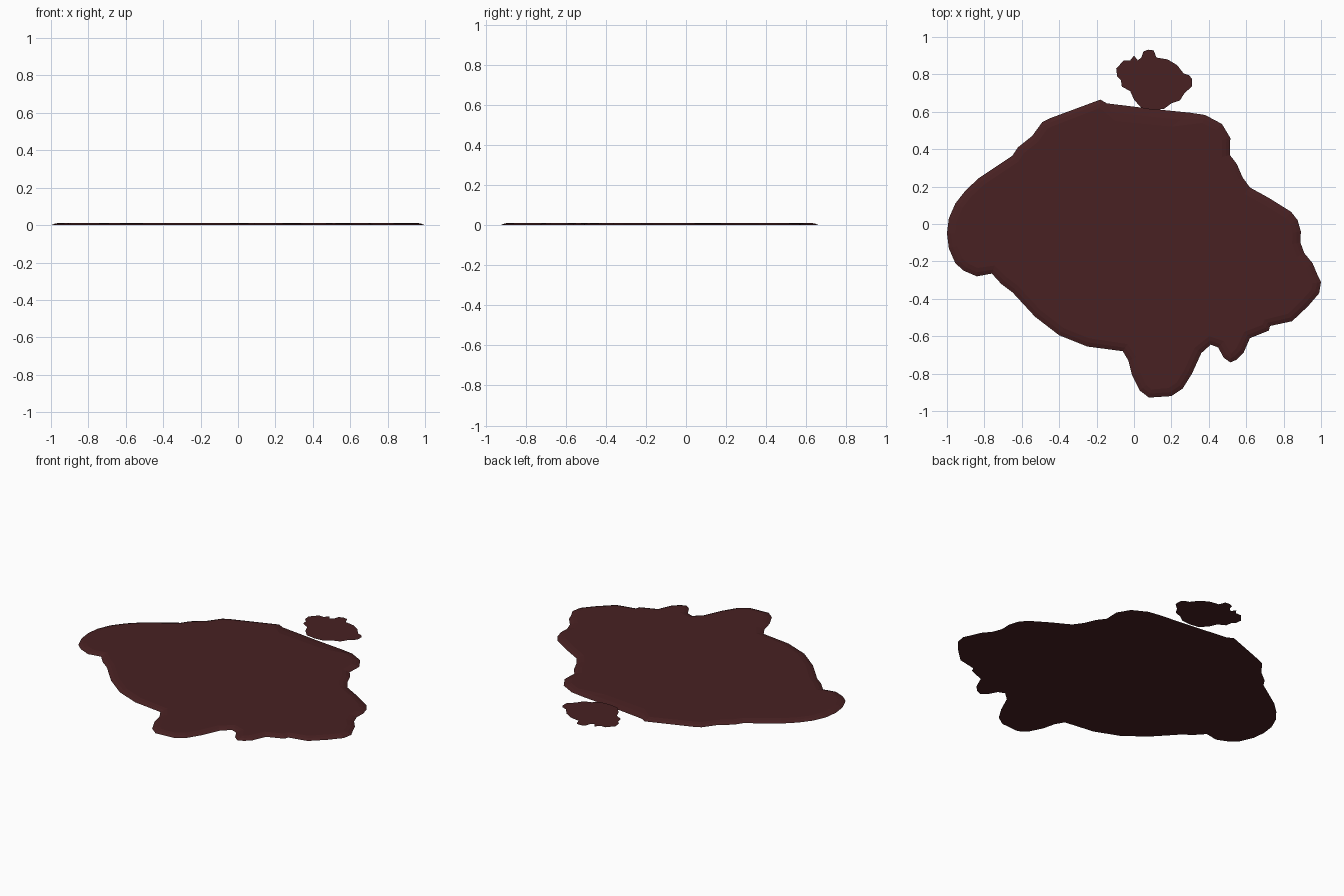
import bpy, bmesh
from mathutils import Vector

if "Cube" in bpy.data.objects:
    bpy.data.objects.remove(bpy.data.objects["Cube"])

mat = bpy.data.materials.new("dark_red")
mat.diffuse_color = (0.065, 0.015, 0.016, 1)
mat.use_nodes = True
mat.node_tree.nodes["Principled BSDF"].inputs["Base Color"].default_value = mat.diffuse_color

# Outlines, clockwise seen from above
POOL = [(-.18, .665), (-.145, .645), (.1, .615), (.3, .595), (.38, .583), (.47, .535), (.515, .46),
        (.512, .37), (.55, .32), (.58, .25), (.62, .195), (.72, .14), (.84, .065), (.875, .02),
        (.892, -.04), (.89, -.1), (.91, -.155), (.955, -.21), (.98, -.27), (1, -.31), (.99, -.37),
        (.93, -.44), (.845, -.52), (.728, -.545), (.72, -.57), (.62, -.61), (.585, -.69),
        (.55, -.725), (.515, -.74), (.48, -.715), (.45, -.66), (.41, -.645), (.36, -.69),
        (.31, -.8), (.26, -.88), (.2, -.92), (.08, -.928), (.03, -.89), (-.01, -.81), (-.03, -.73),
        (-.06, -.68), (-.25, -.655), (-.4, -.595), (-.53, -.495), (-.65, -.365), (-.71, -.32),
        (-.76, -.265), (-.84, -.28), (-.91, -.25), (-.955, -.21), (-.99, -.13), (-1, -.05),
        (-.99, .03), (-.955, .11), (-.9, .18), (-.83, .245), (-.65, .365), (-.62, .41),
        (-.545, .47), (-.49, .545), (-.45, .565)]
SPLAT = [(.1, .61), (.16, .615), (.2, .645), (.245, .66), (.27, .7), (.31, .735), (.31, .775),
         (.295, .795), (.265, .805), (.23, .85), (.18, .88), (.12, .89), (.105, .928), (.075, .932),
         (.05, .922), (.04, .89), (.02, .875), (0, .9), (-.02, .875), (-.055, .875), (-.095, .83),
         (-.09, .79), (-.07, .77), (-.065, .735), (-.02, .71), (0, .665), (.04, .62)]


def finish(name, bm):
    bmesh.ops.triangulate(bm, faces=[f for f in bm.faces if len(f.verts) > 4])
    me = bpy.data.meshes.new(name)
    bm.to_mesh(me)
    bm.free()
    me.materials.append(mat)
    ob = bpy.data.objects.new(name, me)
    bpy.context.collection.objects.link(ob)


def inset(pts, d):
    out = []
    for i, p in enumerate(pts):
        a = Vector(pts[i - 1])
        b = Vector(pts[(i + 1) % len(pts)])
        p = Vector(p)
        t = ((p - a).normalized() + (b - p).normalized()).normalized()
        out.append((p.x + t.y * d, p.y - t.x * d))
    return out


# Pool: thin slab with a softly sloped rim
bm = bmesh.new()
mid, top = inset(POOL, .022), inset(POOL, .045)
# wide dip in the rim near the small splat
for i, q in {1: (-.1, .55), 2: (.05, .535), 3: (.2, .52)}.items():
    top[i] = q
    mid[i] = tuple((a + b) / 2 for a, b in zip(POOL[i], q))
rings = [[bm.verts.new((x, y, z)) for x, y in ring]
         for ring, z in ((POOL, 0), (mid, .008), (top, .012))]
n = len(POOL)
for lo, hi in zip(rings, rings[1:]):
    for i in range(n):
        j = (i + 1) % n
        bm.faces.new((lo[j], lo[i], hi[i], hi[j]))
bm.faces.new(rings[-1][::-1])
bm.faces.new(rings[0])
bmesh.ops.recalc_face_normals(bm, faces=bm.faces)
finish("pool", bm)

# Small splat: flat sheet just above the ground
bm = bmesh.new()
bm.faces.new([bm.verts.new((x, y, .01)) for x, y in SPLAT][::1])
bm.normal_update()
for f in bm.faces:
    if f.normal.z < 0:
        f.normal_flip()
finish("small_splat", bm)
